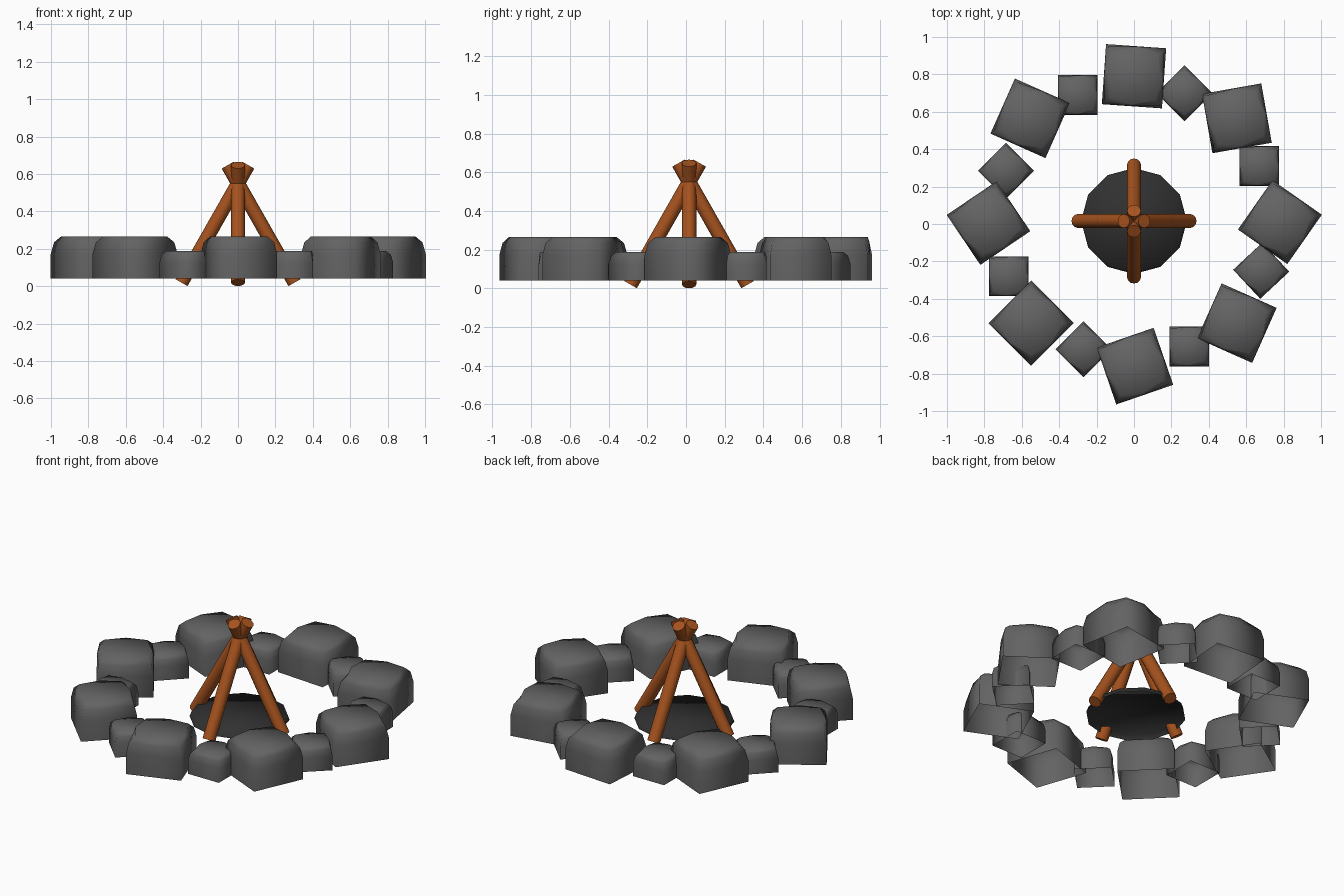
import bpy
import bmesh
from math import cos, sin, pi, radians, sqrt
from mathutils import Vector

cube = bpy.data.objects.get("Cube")
if cube:
    bpy.data.objects.remove(cube, do_unlink=True)


def material(name, rgb):
    mat = bpy.data.materials.new(name)
    mat.use_nodes = True
    colour = (*rgb, 1)
    mat.diffuse_color = colour
    mat.node_tree.nodes["Principled BSDF"].inputs["Base Color"].default_value = colour
    return mat


stone_grey = material("stone grey", (0.125, 0.125, 0.125))
wood_brown = material("wood brown", (0.38, 0.085, 0.013))
ash_black = material("ash black", (0.03, 0.03, 0.03))

BASE = 0.041
CENTRE_Y = 0.016


def add_object(name, bm, mat):
    mesh = bpy.data.meshes.new(name)
    bm.to_mesh(mesh)
    bm.free()
    mesh.materials.append(mat)
    obj = bpy.data.objects.new(name, mesh)
    bpy.context.collection.objects.link(obj)
    return obj


def add_shell(name, rings, mat):
    """Smooth capped shell through stacked rings of points, open underneath."""
    bm = bmesh.new()
    rings = [[bm.verts.new(p) for p in ring] for ring in rings]
    for low, high in zip(rings, rings[1:]):
        for i in range(len(low)):
            j = (i + 1) % len(low)
            bm.faces.new((low[i], low[j], high[j], high[i]))
    bm.faces.new(rings[-1])
    for face in bm.faces:
        face.smooth = True
    add_object(name, bm, mat)


# Stone: square base, rounded top; each level is height, corner and side scale
LEVELS = [(0, 1, 1), (0.58, 1, 1), (0.86, 0.92, 0.99), (1, 0.75, 0.93)]


def add_stone(name, x, y, side, turn, height):
    rings = []
    for level, corner, middle in LEVELS:
        ring = []
        for i in range(8):
            reach = side / 2 * (corner * sqrt(2) if i % 2 else middle)
            a = radians(turn) + i * pi / 4
            ring.append((x + reach * cos(a), y + reach * sin(a), BASE + level * height))
        rings.append(ring)
    add_shell(name, rings, stone_grey)


# Ring of large stones: x, y, turn in degrees
large = [(0, 0.79, -4), (0.55, 0.565, 10), (0.78, 0.01, -35), (0.55, -0.53, -24),
         (0.005, -0.76, 19), (-0.55, -0.53, 45), (-0.778, 0.005, 34), (-0.555, 0.565, -24)]
for n, (x, y, turn) in enumerate(large):
    add_stone(f"large_stone_{n + 1}", x, y, 0.322, turn, 0.225)

# Small stones filling the gaps
small = [(-0.30, 0.69, 0), (0.27, 0.70, 45), (0.67, 0.31, 0), (0.68, -0.25, 43),
         (0.295, -0.655, 0), (-0.27, -0.67, 45), (-0.67, -0.28, 0), (-0.685, 0.285, 45)]
for n, (x, y, turn) in enumerate(small):
    add_stone(f"small_stone_{n + 1}", x, y, 0.212, turn, 0.147)


def smooth_by_angle(obj):
    bpy.ops.object.select_all(action='DESELECT')
    obj.select_set(True)
    bpy.context.view_layer.objects.active = obj
    bpy.ops.object.shade_smooth_by_angle(angle=radians(50))


# Leaning sticks crossing near the top
for n in range(4):
    a = n * pi / 2
    outward = Vector((cos(a), sin(a), 0))
    centre = Vector((0, CENTRE_Y, 0))
    foot = centre + outward * 0.302 + Vector((0, 0, 0.019))
    tip = centre - outward * 0.055 + Vector((0, 0, 0.647))
    axis = tip - foot
    bm = bmesh.new()
    bmesh.ops.create_cone(bm, cap_ends=True, segments=12, radius1=0.037,
                          radius2=0.037, depth=axis.length)
    turn = axis.to_track_quat('Z', 'Y').to_matrix()
    bmesh.ops.rotate(bm, verts=bm.verts, matrix=turn)
    bmesh.ops.translate(bm, verts=bm.verts, vec=(foot + tip) / 2)
    smooth_by_angle(add_object(f"stick_{n + 1}", bm, wood_brown))

# Low mound of ash
SIDES = 12
add_shell("ash_bed",
          [[(r * cos(2 * pi * i / SIDES), CENTRE_Y + r * sin(2 * pi * i / SIDES), z)
            for i in range(SIDES)]
           for r, z in ((0.283, BASE), (0.272, 0.07))], ash_black)
